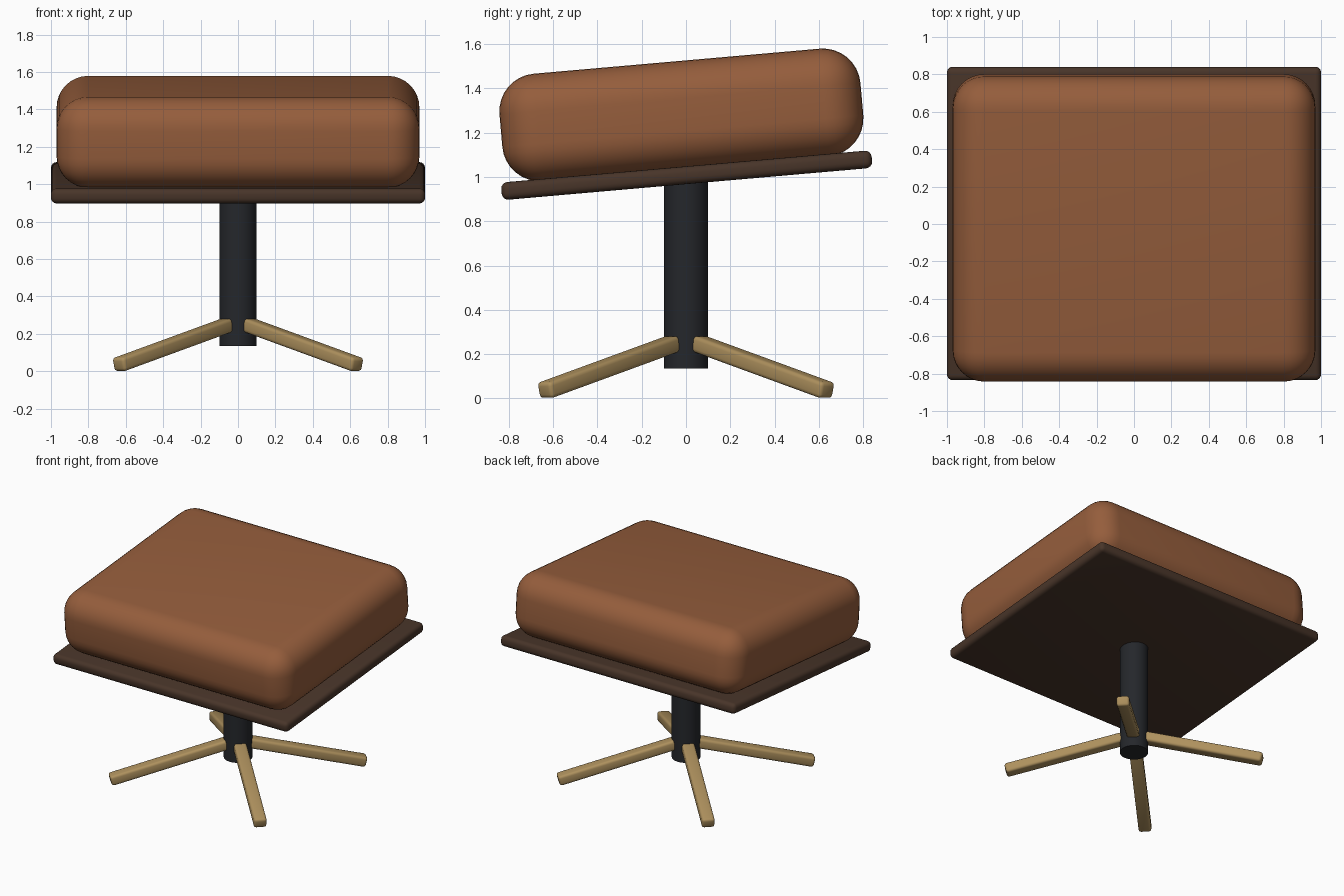
import bpy
from math import radians, sin, cos
from mathutils import Vector

if "Cube" in bpy.data.objects:
    bpy.data.objects.remove(bpy.data.objects["Cube"])


def material(name, rgb):
    m = bpy.data.materials.new(name)
    m.diffuse_color = (*rgb, 1)
    m.use_nodes = True
    m.node_tree.nodes["Principled BSDF"].inputs["Base Color"].default_value = m.diffuse_color
    return m


leather = material("brown_leather", (0.30, 0.11, 0.045))
dark_wood = material("dark_wood", (0.065, 0.035, 0.022))
black_metal = material("black_metal", (0.018, 0.02, 0.024))
brass = material("brass", (0.42, 0.28, 0.11))


def finish(ob, name, mat, bevel=0, segments=4):
    ob.name = name
    ob.data.materials.append(mat)
    if bevel:
        mod = ob.modifiers.new("Rounding", 'BEVEL')
        mod.width = bevel
        mod.segments = segments
        bpy.ops.object.modifier_apply(modifier=mod.name)
    bpy.ops.object.shade_smooth_by_angle(angle=radians(35))
    return ob


def rounded_box(name, size, loc, rot, mat, bevel, segments):
    bpy.ops.mesh.primitive_cube_add(size=1, location=loc)
    ob = bpy.context.object
    ob.scale = size
    bpy.ops.object.transform_apply(location=False, rotation=False, scale=True)
    ob.rotation_euler = rot
    return finish(ob, name, mat, bevel, segments)


# Tilted seat: board with cushion stacked along its normal
tilt = radians(5)
board_centre = Vector((0, 0.003, 1.008))
normal = Vector((0, -sin(tilt), cos(tilt)))
rounded_box("seat_board", (2.0, 1.68, 0.08), board_centre,
            (tilt, 0, 0), dark_wood, 0.03, 4)
rounded_box("cushion", (1.94, 1.637, 0.487), board_centre + normal * 0.2735,
            (tilt, 0, 0), leather, 0.17, 8)

# Central column
bottom, top = 0.135, 1.0
bpy.ops.mesh.primitive_cylinder_add(vertices=32, radius=0.1, depth=top - bottom,
                                    location=(0, 0, (bottom + top) / 2))
finish(bpy.context.object, "column", black_metal)

# Four splayed legs on the diagonals
for i in range(4):
    a = radians(45 + 90 * i)
    rounded_box(f"leg_{i + 1}", (0.855, 0.09, 0.075),
                (0.491 * cos(a), 0.491 * sin(a), 0.1415),
                (0, radians(14.5), a), brass, 0.018, 3)
